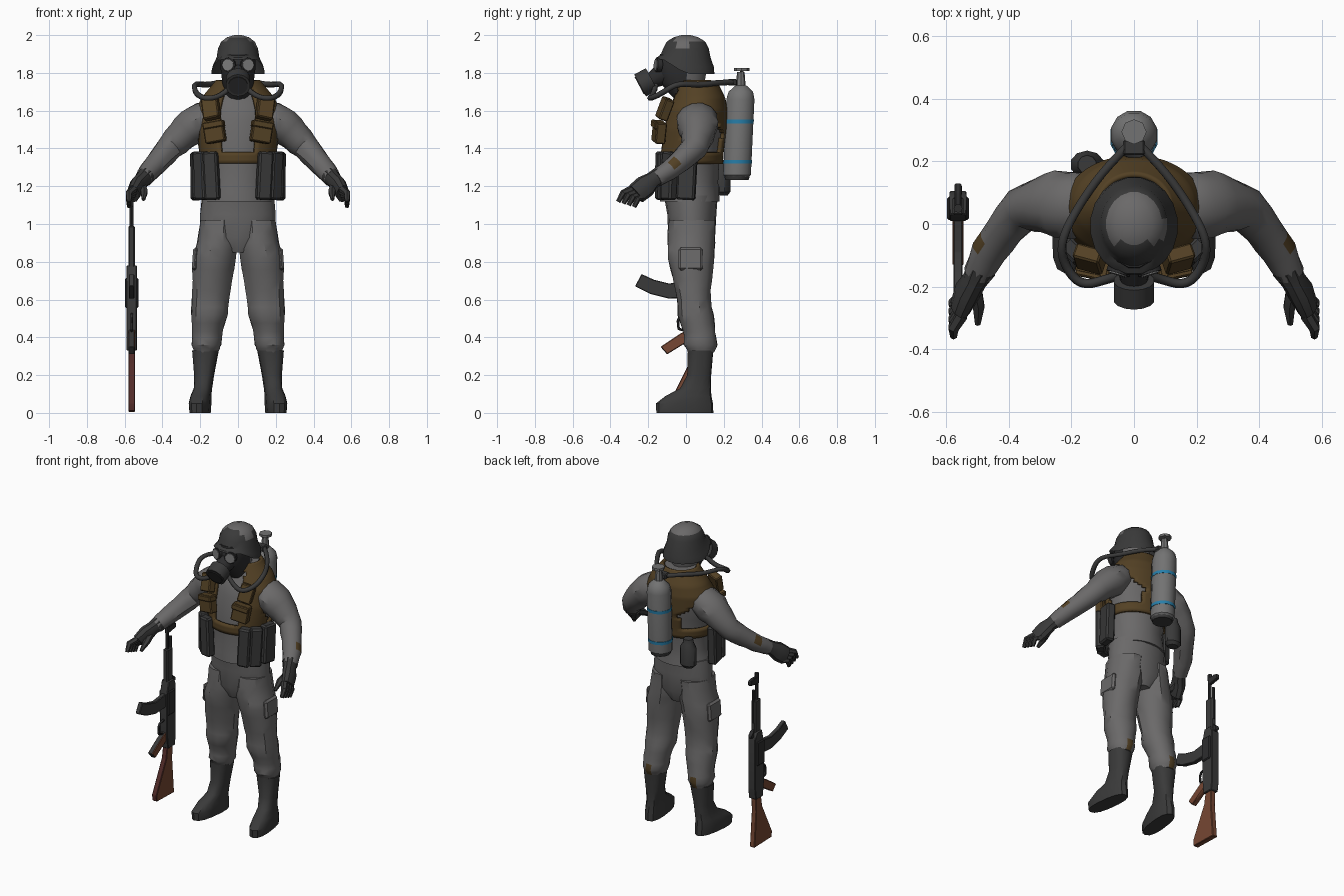
import bpy, bmesh, math, random
from mathutils import Vector, Matrix, Euler

if "Cube" in bpy.data.objects:
    bpy.data.objects.remove(bpy.data.objects["Cube"])
random.seed(4)


def mat(name, *c):
    m = bpy.data.materials.new(name)
    m.diffuse_color = (*c, 1)
    m.use_nodes = True
    m.node_tree.nodes["Principled BSDF"].inputs["Base Color"].default_value = m.diffuse_color
    return m


GREY = mat("suit grey", .145, .141, .141)
CHAR = mat("charcoal", .042, .042, .042)
BLACK = mat("black rubber", .026, .026, .027)
BROWN = mat("webbing brown", .088, .053, .018)
STEEL = mat("tank grey", .17, .17, .17)
BLUE = mat("stripe blue", .02, .21, .40)
WOOD = mat("rifle wood", .18, .063, .033)
DARKWOOD = mat("dark wood", .085, .025, .022)
RED = mat("trim red", .12, .02, .025)
GLASS = mat("lens grey", .19, .19, .19)


def finish(name, bm, m, mirror=False, angle=35, rule=None):
    """Turn a bmesh into a named, shaded and optionally mirrored object."""
    bmesh.ops.recalc_face_normals(bm, faces=bm.faces)
    bm.normal_update()
    if rule:
        for f in bm.faces:
            f.material_index = int(rule(f.calc_center_median(), f.normal))
    me = bpy.data.meshes.new(name)
    bm.to_mesh(me)
    bm.free()
    ob = bpy.data.objects.new(name, me)
    bpy.context.collection.objects.link(ob)
    for k in (m if isinstance(m, list) else [m]):
        me.materials.append(k)
    bpy.ops.object.select_all(action='DESELECT')
    ob.select_set(True)
    bpy.context.view_layer.objects.active = ob
    bpy.ops.object.shade_smooth_by_angle(angle=math.radians(angle))
    if mirror:
        ob.modifiers.new("mirror", 'MIRROR').use_clip = False
    return ob


def loft(secs, n=12, flat=True, steps=1, jitter=0, cap=True, power=1.0):
    """Skin elliptical sections (x, y, z, radius a, radius b)."""
    S = []
    for a, b in zip(secs, secs[1:]):
        S += [[p + (q - p) * i / steps for p, q in zip(a, b)] for i in range(steps)]
    S.append(list(secs[-1]))
    bm = bmesh.new()
    rings = []
    for i, (x, y, z, ra, rb) in enumerate(S):
        u, v = Vector((1, 0, 0)), Vector((0, 1, 0))
        if not flat:
            t = (Vector(S[min(i + 1, len(S) - 1)][:3]) - Vector(S[max(i - 1, 0)][:3])).normalized()
            u = (u - t * u.dot(t)).normalized()
            v = t.cross(u)
        ring = []
        for k in range(n):
            a = math.tau * (k + .5) / n
            c, s = (math.copysign(abs(f) ** power, f) for f in (math.cos(a), math.sin(a)))
            j = 1 + random.uniform(-jitter, jitter)
            ring.append(bm.verts.new(Vector((x, y, z)) + u * (c * ra * j) + v * (s * rb * j)))
        rings.append(ring)
    for r, q in zip(rings, rings[1:]):
        for k in range(n):
            bm.faces.new((r[k], r[(k + 1) % n], q[(k + 1) % n], q[k]))
    if cap:
        bm.faces.new(rings[0])
        bm.faces.new(rings[-1])
    return bm


def box(name, loc, size, rot, m, mirror=False, bevel=.006):
    bm = bmesh.new()
    M = Matrix.LocRotScale(Vector(loc), Euler([math.radians(r) for r in rot]), Vector(size))
    bmesh.ops.create_cube(bm, size=1, matrix=M)
    bmesh.ops.bevel(bm, geom=bm.edges[:], offset=bevel, segments=1, affect='EDGES')
    return finish(name, bm, m, mirror)


def disc(name, loc, axis, r1, r2, depth, m, n=12, mirror=False):
    bm = bmesh.new()
    M = Matrix.Translation(loc) @ Vector(axis).to_track_quat('Z', 'Y').to_matrix().to_4x4()
    bmesh.ops.create_cone(bm, cap_ends=True, segments=n, radius1=r1, radius2=r2, depth=depth, matrix=M)
    return finish(name, bm, m, mirror)


def plate(name, pts, x, w, m, rule=None):
    """Extrude a side profile of (y, z) points to width w around x."""
    bm = bmesh.new()
    f = bm.faces.new([bm.verts.new((x - w / 2, y, z)) for y, z in pts])
    g = bmesh.ops.extrude_face_region(bm, geom=[f])['geom']
    bmesh.ops.translate(bm, vec=(w, 0, 0), verts=[v for v in g if isinstance(v, bmesh.types.BMVert)])
    bmesh.ops.bevel(bm, geom=bm.edges[:], offset=.004, segments=1, affect='EDGES')
    return finish(name, bm, m, rule=rule)


# boots, toes turned slightly out
bm = loft([(.19, -.008, 0, .052, .152), (.19, -.01, .05, .056, .152), (.188, .012, .09, .052, .122),
           (.182, .05, .13, .047, .082), (.178, .07, .2, .052, .064), (.172, .078, .33, .07, .068)], 14, power=.8)
bmesh.ops.rotate(bm, verts=bm.verts, cent=(.18, .08, 0), matrix=Matrix.Rotation(math.radians(7), 3, 'Z'))
finish("boot", bm, CHAR, True)

# trousers, with a small worn patch behind the cuff
finish("trouser_leg", loft([(.17, .08, .32, .066, .07), (.168, .078, .36, .08, .092), (.163, .072, .43, .082, .087),
       (.152, .05, .52, .098, .098), (.146, .042, .60, .1, .092), (.138, .034, .70, .108, .105),
       (.125, .027, .82, .118, .124), (.108, .028, .9, .112, .128), (.1, .03, 1.02, .1, .128)],
       12, steps=2, jitter=.035), [GREY, BROWN], True,
       rule=lambda c, n: c.z < .4 and c.y > .15 and abs(c.x - .17) < .01)
finish("trouser_hips", loft([(0, .03, .85, .07, .09), (0, .03, .93, .2, .125), (0, .03, 1.05, .2, .13),
       (0, .025, 1.15, .19, .145)], 18, jitter=.02), GREY)
box("cargo_pocket", (.226, .025, .815), (.03, .13, .12), (0, -4, 0), GREY, True, .012)

# jacket, sleeves with worn patches on the forearm
BODY = [(0, .02, 1.12, .188, .158), (0, .02, 1.22, .17, .15), (0, .025, 1.38, .185, .155), (0, .04, 1.5, .205, .155),
        (0, .055, 1.6, .205, .145), (0, .065, 1.66, .175, .125), (0, .06, 1.75, .1, .085)]
finish("jacket_body", loft(BODY, 24, steps=2, jitter=.012), GREY)
finish("sleeve", loft([(.12, .06, 1.57, .07, .085), (.18, .06, 1.555, .095, .108), (.24, .062, 1.52, .1, .11),
       (.30, .06, 1.465, .085, .088), (.36, .045, 1.405, .071, .07), (.415, -.02, 1.34, .062, .06),
       (.465, -.09, 1.285, .056, .054), (.5, -.16, 1.24, .046, .047)],
       12, flat=False, steps=2, jitter=.04), [GREY, BROWN], True,
       rule=lambda c, n: -.1 < c.y < -.05 and n.x > .55 and n.z > .25)

# gloves with fingers
finish("glove", loft([(.488, -.14, 1.255, .05, .048), (.51, -.18, 1.23, .04, .045), (.533, -.215, 1.2, .042, .06),
       (.555, -.265, 1.16, .034, .057)], 10, flat=False), CHAR, True)
for i in range(4):
    finish("finger", loft([(.55, -.225 - .022 * i, 1.145 + .013 * i, .021, .019),
           (.578, -.255 - .026 * i, 1.135 + .01 * i, .019, .017),
           (.577, -.275 - .028 * i, 1.09 + .009 * i, .012, .012)], 6, flat=False), CHAR, True)
finish("thumb", loft([(.51, -.2, 1.2, .025, .025), (.497, -.265, 1.17, .021, .021), (.5, -.32, 1.13, .01, .01)],
       6, flat=False), CHAR, True)

# harness cut from a shell around the jacket
bm = loft(BODY[1:], 48, steps=8, cap=False)
drop = []
for f in bm.faces:
    c = f.calc_center_median()
    ax = abs(c.x)
    belt = 1.315 < c.z < 1.385
    front = c.y < .02 and .085 < ax < .19 and c.z > 1.36
    yoke = c.z > 1.59 and (c.y > -.03 or ax > .08)
    back = c.y > .08 and (c.z > 1.43 + ax * .7 or ax < .075 and c.z > 1.35)
    if not (belt or front or yoke or back):
        drop.append(f)
bmesh.ops.delete(bm, geom=drop, context='FACES')
so = finish("harness", bm, BROWN).modifiers.new("thickness", 'SOLIDIFY')
so.thickness, so.offset = .02, 1
box("chest_pouch_lower", (.124, -.142, 1.487), (.108, .055, .112), (-4, 10, 12), BROWN, True)
box("chest_flap_lower", (.128, -.147, 1.525), (.112, .058, .035), (-4, 10, 12), BROWN, True, .005)
box("chest_pouch_upper", (.143, -.112, 1.61), (.088, .05, .115), (-18, 12, 15), BROWN, True)

# magazine pouches and canteen on the belt
for x, y, r in ((.14, -.128, 15), (.192, -.088, 45), (.217, .005, 80)):
    box("belt_pouch", (x, y, 1.255), (.078 + .02 * (r > 50), .058, .255), (0, 3, r), CHAR, True, .01)
finish("canteen", loft([(-.15, .19, 1.15, .035, .03), (-.15, .19, 1.17, .055, .045), (-.15, .19, 1.28, .055, .045),
       (-.15, .19, 1.31, .035, .035), (-.15, .19, 1.34, .03, .03)], 10), CHAR)

# head: hood at the back, rubber mask at the front
finish("head", loft([(0, .03, 1.64, .075, .07), (0, 0, 1.69, .07, .09), (0, -.02, 1.75, .085, .12),
       (0, -.022, 1.83, .095, .138), (0, -.01, 1.9, .095, .13)], 16, steps=2), [GREY, BLACK],
       rule=lambda c, n: c.y < .02)
disc("eye_rim", (.048, -.146, 1.842), (.3, -1, .05), .038, .038, .026, BLACK, mirror=True)
disc("eye_lens", (.05, -.152, 1.842), (.3, -1, .05), .032, .03, .022, GLASS, mirror=True)
AX = Vector((0, -.88, -.47))
disc("mask_snout", Vector((0, -.155, 1.775)), AX, .06, .042, .07, BLACK)
disc("filter_can", Vector((0, -.212, 1.75)), AX, .066, .066, .07, CHAR, 14)
disc("filter_face", Vector((0, -.212, 1.75)) + AX * .036, AX, .052, .052, .008, BLACK, 14)

# helmet: rim raised over the face, worn patches on the crown
bm = loft([(0, -.006, 1.795, .141, .158), (0, -.005, 1.83, .134, .155), (0, -.002, 1.88, .114, .134),
           (0, 0, 1.93, .107, .122), (0, 0, 1.965, .09, .103), (0, 0, 1.988, .06, .068), (0, 0, 2.0, .02, .025)], 20)
bmesh.ops.delete(bm, geom=[f for f in bm.faces if f.calc_center_median().z < 1.8], context='FACES_ONLY')
for v in bm.verts:
    if v.co.z < 1.9:
        k = min(1, max(.28, (v.co.y + .12) / .12 * .72 + .28))
        v.co.z = 1.9 - (1.9 - v.co.z) * k
finish("helmet", bm, [CHAR, GREY, RED],
       rule=lambda c, n: 2 if c.z < 1.882 and c.y < -.085 and n.z < .3 and (c.y < -.125 or c.z < 1.868)
       else (c.z > 1.97 and c.y > -.065) or (c.z > 1.94 and -.06 < c.y < .03 and c.x > 0))

# air tank, leaning slightly, with stripes and valve
finish("air_tank", loft([(0, .27, 1.24, .055, .055), (0, .27, 1.26, .074, .076), (0, .288, 1.66, .076, .077),
       (0, .29, 1.70, .066, .067), (0, .292, 1.73, .035, .035), (0, .292, 1.735, .022, .022)], 12), STEEL)
disc("tank_base", (0, .27, 1.245), (0, 0, 1), .062, .068, .022, CHAR)
for z, y in ((1.33, .2732), (1.542, .2827)):
    finish("tank_stripe", loft([(0, y - .0005, z - .01, .0772, .0785), (0, y + .0005, z + .01, .0775, .0788)], 12), BLUE)
disc("tank_valve", (0, .29, 1.765), (0, 0, 1), .026, .02, .08, STEEL, 8)
disc("valve_stem", (0, .295, 1.80), (0, 0, 1), .01, .01, .04, CHAR, 8)
disc("valve_wheel", (0, .295, 1.818), (0, 0, 1), .04, .04, .016, STEEL, 8)
box("valve_outlet", (0, .245, 1.75), (.07, .05, .035), (0, 0, 0), CHAR)

# breathing hoses
for s in (1, -1):
    cu = bpy.data.curves.new("air_hose", 'CURVE')
    cu.dimensions, cu.bevel_depth, cu.bevel_resolution, cu.resolution_u = '3D', .015, 1, 4
    P = [(.03, -.16, 1.735), (.08, -.175, 1.68), (.17, -.2, 1.66), (.225, -.13, 1.69), (.235, -.05, 1.745),
         (.17, .07, 1.735), (.09, .18, 1.75), (.02, .25, 1.75)]
    sp = cu.splines.new('NURBS')
    sp.points.add(len(P) - 1)
    for p, (x, y, z) in zip(sp.points, P):
        p.co = (x * s, y, z, 1)
    sp.use_endpoint_u, sp.order_u = True, 3
    cu.materials.append(CHAR)
    bpy.context.collection.objects.link(bpy.data.objects.new("air_hose", cu))

# rifle standing on its stock
X = -.563
plate("rifle_stock", [(.03, .35), (.085, .35), (.08, .24), (.1, .005), (-.085, .01), (-.09, .05), (-.07, .09),
                      (.015, .26)], X, .036, [WOOD, DARKWOOD], rule=lambda c, n: n.y < -.6)
plate("rifle_grip", [(.03, .45), (.03, .39), (-.1, .31), (-.135, .35), (-.03, .42)], X, .034, [WOOD, CHAR],
      rule=lambda c, n: n.y < -.4)
plate("rifle_receiver", [(.02, .33), (.095, .33), (.105, .4), (.105, .74), (.085, .78), (.03, .78), (.01, .7), (.01, .42)],
      X, .055, CHAR)
box("rifle_breech", (X, .05, .635), (.07, .075, .16), (0, 0, 0), BLACK)
plate("rifle_magazine", [(.02, .70), (.02, .61), (-.09, .605), (-.19, .63), (-.27, .67), (-.235, .735), (-.17, .705),
                         (-.09, .685)], X, .03, CHAR)
plate("trigger_guard", [(.02, .53), (-.035, .52), (-.05, .49), (-.045, .44), (.02, .42), (.02, .432), (-.033, .45),
                        (-.036, .485), (-.028, .507), (.02, .517)], X, .014, BLACK)
box("rifle_handguard", (X, .058, .88), (.034, .06, .22), (0, 0, 0), CHAR)
disc("rifle_barrel", (X, .05, 1.02), (0, 0, 1), .011, .011, .28, BLACK, 8)
disc("gas_tube", (X, .085, .95), (0, 0, 1), .01, .01, .22, BLACK, 8)
disc("muzzle", (X, .05, 1.145), (0, 0, 1), .014, .014, .04, BLACK, 8)
plate("front_sight", [(.04, 1.09), (.1, 1.1), (.13, 1.105), (.13, 1.135), (.1, 1.145), (.04, 1.14)], X, .022, BLACK)
plate("rear_sight", [(.09, .74), (.125, .75), (.125, .77), (.09, .8)], X, .024, BLACK)
